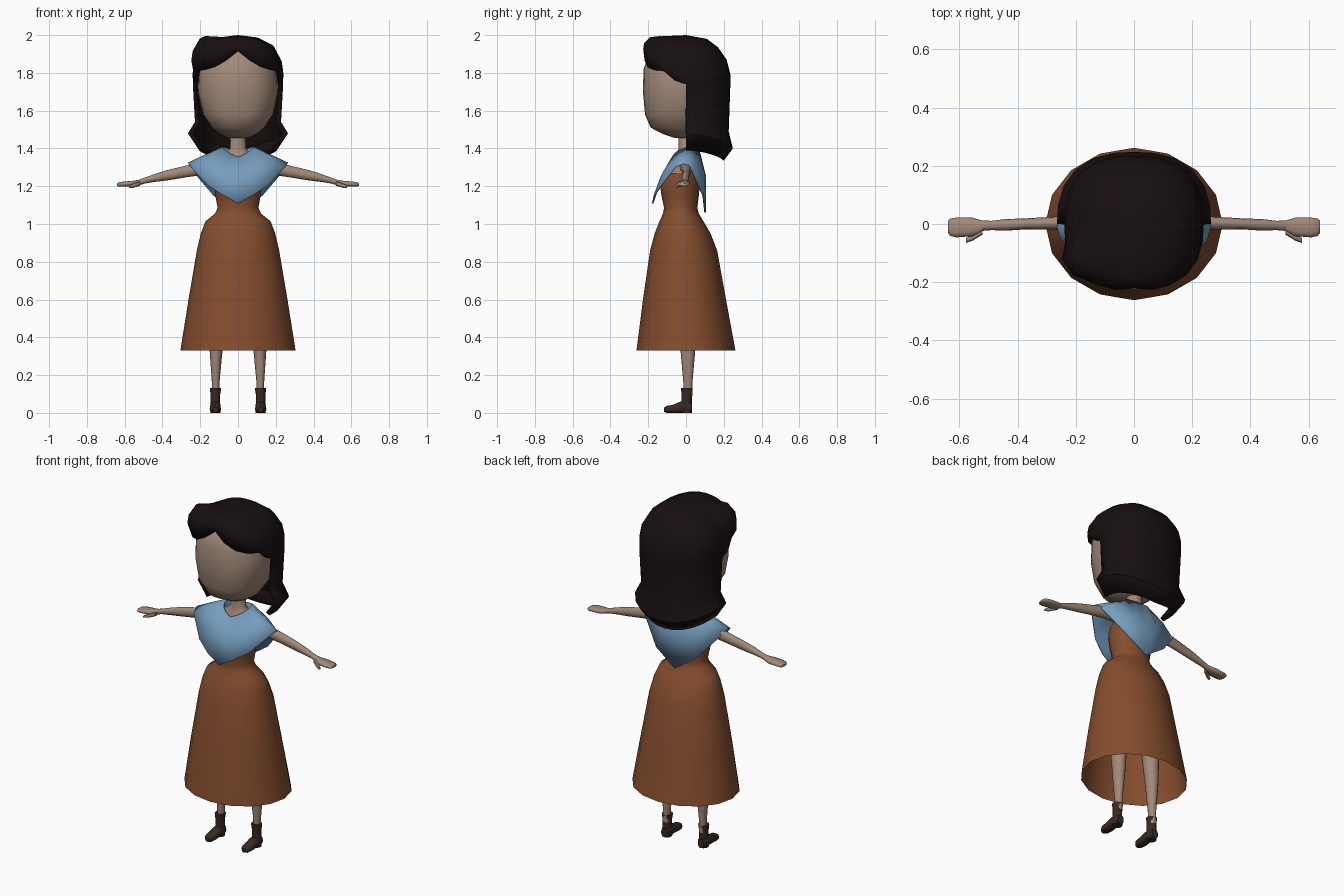
import bpy, bmesh
from math import sin, cos, pi, radians


def material(name, rgb):
    m = bpy.data.materials.new(name)
    m.diffuse_color = (*rgb, 1)
    return m


SKIN = material("skin", (.36, .25, .19))
HAIR = material("hair", (.009, .005, .005))
CLOTH = material("rust_cloth", (.235, .075, .027))
BLUE = material("blue_cloth", (.18, .34, .52))
LEATHER = material("leather", (.04, .022, .019))


def make(name, verts, faces, mat, angle=50, mirror=False, thick=0):
    me = bpy.data.meshes.new(name)
    me.from_pydata(verts, [], faces)
    bm = bmesh.new()
    bm.from_mesh(me)
    bmesh.ops.remove_doubles(bm, verts=bm.verts, dist=1e-5)
    bmesh.ops.recalc_face_normals(bm, faces=bm.faces)
    bm.to_mesh(me)
    bm.free()
    me.materials.append(mat)
    ob = bpy.data.objects.new(name, me)
    bpy.context.collection.objects.link(ob)
    bpy.ops.object.select_all(action='DESELECT')
    ob.select_set(True)
    bpy.context.view_layer.objects.active = ob
    bpy.ops.object.shade_smooth_by_angle(angle=radians(angle))
    if mirror:
        ob.modifiers.new("mirror", 'MIRROR').use_clip = True
    if thick:
        s = ob.modifiers.new("thickness", 'SOLIDIFY')
        s.thickness, s.offset = thick, -1
    return ob


def rounding(a, p):
    # radius of a unit superellipse at angle a
    return (abs(cos(a)) ** p + abs(sin(a)) ** p) ** (-1 / p)


def loft(name, rings, mat, axis='z', n=12, p=2, caps=True, **kw):
    # rings: (x, y, z, radius_u, radius_v), lying across the axis
    u, v = {'x': (1, 2), 'y': (0, 2), 'z': (0, 1)}[axis]
    verts = []
    for *c, ru, rv in rings:
        for i in range(n):
            a = 2 * pi * i / n
            q = list(c)
            q[u] += ru * sin(a) * rounding(a, p)
            q[v] -= rv * cos(a) * rounding(a, p)
            verts.append(q)
    faces = [(r * n + i, r * n + (i + 1) % n, (r + 1) * n + (i + 1) % n, (r + 1) * n + i)
             for r in range(len(rings) - 1) for i in range(n)]
    if caps:
        faces += [tuple(range(n)), tuple(range(len(verts) - n, len(verts)))]
    return make(name, verts, faces, mat, **kw)


def stacked(rows):
    # (z, half width, front y, back y) -> loft rings
    return [(0, (f + b) / 2, z, w, (b - f) / 2) for z, w, f, b in rows]


# Head, then neck and upper torso
loft("head", stacked([
    (1.455, .05, -.06, .04), (1.475, .095, -.12, .07), (1.51, .14, -.187, .11),
    (1.58, .186, -.217, .15), (1.70, .213, -.228, .19), (1.82, .207, -.225, .19),
    (1.90, .165, -.195, .15), (1.95, .09, -.11, .07)]), SKIN, n=24, p=2.3)
loft("neck_and_torso", stacked([
    (1.10, .09, -.09, .045), (1.20, .11, -.12, .06), (1.28, .12, -.10, .065),
    (1.34, .12, -.06, .055), (1.375, .065, -.045, .05), (1.40, .043, -.04, .045),
    (1.50, .04, -.04, .04)]), SKIN, n=16)

# Dress: bodice, waist and flared skirt, open at the hem
loft("dress", stacked([
    (1.27, .122, -.122, .075), (1.22, .128, -.139, .075), (1.15, .12, -.13, .068),
    (1.085, .108, -.116, .06), (1.055, .122, -.122, .068), (1.015, .172, -.14, .092),
    (.95, .197, -.166, .13), (.86, .218, -.19, .165), (.60, .262, -.228, .212),
    (.33, .305, -.262, .262)]), CLOTH, n=16, caps=False)

# Shawl: right half as neck, middle and hem edges, mirrored
neck = [(0, -.075, 1.355), (.035, -.065, 1.37), (.065, -.045, 1.388), (.08, -.015, 1.402),
        (.08, .01, 1.41), (.075, .035, 1.41), (.04, .065, 1.395), (0, .072, 1.39)]
mid = [(0, -.135, 1.25), (.07, -.125, 1.27), (.13, -.09, 1.31), (.17, -.035, 1.355),
       (.175, .005, 1.367), (.16, .05, 1.345), (.08, .10, 1.27), (0, .107, 1.25)]
hem = [(0, -.18, 1.11), (.08, -.17, 1.155), (.16, -.135, 1.205), (.25, -.06, 1.305),
       (.265, -.01, 1.325), (.245, .035, 1.285), (.13, .095, 1.15), (0, .105, 1.06)]
make("shawl", neck + mid + hem,
     [(r + i, r + i + 1, r + i + 9, r + i + 8) for r in (0, 8) for i in range(7)],
     BLUE, mirror=True, thick=.008)

# Arms with mitten hands and thumbs
loft("arms", [
    (.09, 0, 1.305, .035, .038), (.20, .003, 1.292, .027, .034), (.275, .003, 1.278, .022, .031),
    (.38, 0, 1.257, .019, .027), (.44, -.003, 1.244, .02, .021), (.49, -.005, 1.231, .016, .016),
    (.525, -.006, 1.22, .018, .015)], SKIN, 'x', mirror=True)
loft("hands", [
    (.52, -.006, 1.221, .017, .014), (.555, -.01, 1.214, .032, .015),
    (.61, -.012, 1.211, .034, .013), (.632, -.011, 1.209, .03, .011),
    (.64, -.01, 1.208, .02, .006)], SKIN, 'x', p=2.6, mirror=True)
loft("thumbs", [
    (.52, -.022, 1.214, .014, .012), (.556, -.046, 1.203, .012, .012),
    (.578, -.057, 1.197, .008, .007)], SKIN, 'x', n=8, mirror=True)

# Legs
loft("legs", [
    (.118, .012, .09, .019, .022), (.118, .01, .17, .021, .025), (.116, .01, .33, .034, .039),
    (.112, .005, .50, .045, .05), (.10, -.01, .85, .07, .07)], SKIN, mirror=True)

# Boots: shaft and foot
loft("boot_shafts", [
    (.12, .003, 0, .027, .029), (.12, .003, .05, .025, .028), (.12, .004, .10, .026, .027),
    (.119, .004, .132, .03, .031)], LEATHER, mirror=True)
loft("boot_feet", [
    (.12, .033, .026, .02, .026), (.12, .01, .03, .028, .03), (.12, -.03, .03, .028, .03),
    (.12, -.07, .021, .03, .021), (.12, -.10, .019, .026, .019),
    (.12, -.116, .017, .014, .012)], LEATHER, 'y', p=2.8, mirror=True)

# Hair: rows hold side (width, z), front (depth, z), back (depth, z)
rows = [((0, 2), (0, 2), (0, 2)),
        ((.11, 1.985), (.11, 1.995), (.11, 1.98)),
        ((.19, 1.94), (.19, 1.99), (.17, 1.935)),
        ((.232, 1.86), (.225, 1.965), (.215, 1.87)),
        ((.24, 1.80), (.23, 1.935), (.235, 1.79)),
        ((.239, 1.74), (.222, 1.915), (.235, 1.74)),
        ((.228, 1.54), (0, 0), (.226, 1.49)),
        ((.265, 1.48), (0, 0), (.248, 1.40)),
        ((.205, 1.39), (0, 0), (.20, 1.335))]
fringe = [1.915, 1.865, 1.83, 1.815, 1.81, 1.76, 1.74]  # lower edge, every 15 degrees
N = 24
verts, faces = [], []
for r, (side, front, back) in enumerate(rows):
    for i in range(N):
        a = 2 * pi * i / N
        end = front if cos(a) > 1e-6 and r < 6 else back
        w = cos(a) ** 2
        k = rounding(a, 2.5)
        x, y = side[0] * sin(a) * k, -end[0] * cos(a) * k
        z = side[1] + (end[1] - side[1]) * w
        step = min(i, N - i)
        if r == 5 and step <= 6:
            z = fringe[step]
        if step == 0 and r in (3, 4, 5):
            y += .01                      # parting
        if i in (20, 21) and r in (2, 3, 4):
            x, z = x - .028, z + .03      # fuller sweep on one side
        verts.append((x, y, z))
for r in range(len(rows) - 1):
    for i in range(N):
        if r < 5 or 6 <= i < 18:          # curtain hangs only round the back half
            j = (i + 1) % N
            f = (r * N + i, r * N + j, (r + 1) * N + j, (r + 1) * N + i)
            faces.append((0, f[2], f[3]) if r == 0 else f)
verts[1:N] = [verts[0]] * (N - 1)
make("hair", verts, faces, HAIR, thick=.025)
